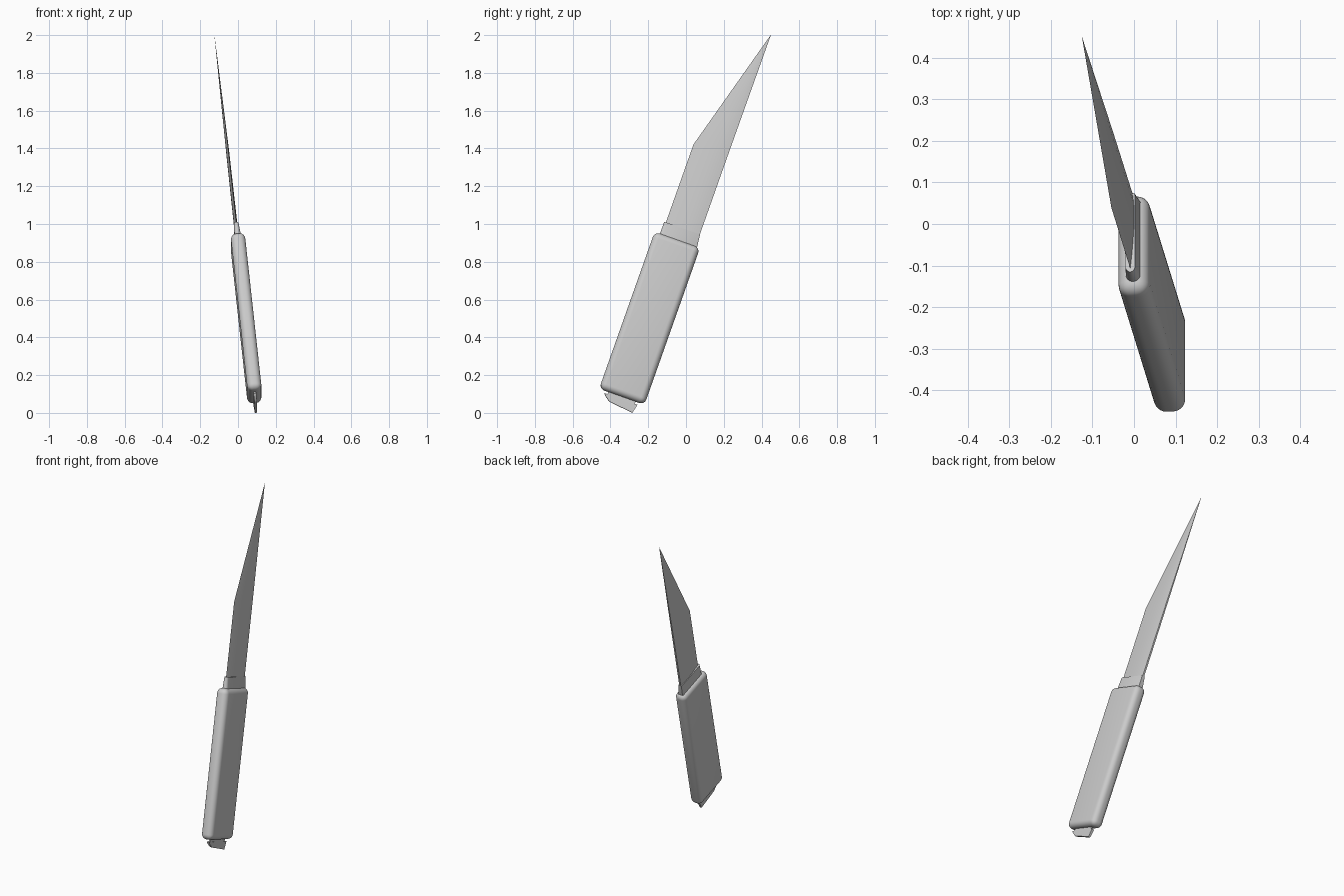
import bpy, bmesh, math
from mathutils import Matrix

if "Cube" in bpy.data.objects:
    bpy.data.objects.remove(bpy.data.objects["Cube"])

# Knife pose: local x = thickness, y = width, z = length
TILT, LEAN = math.atan(0.354), math.atan(0.1033)
POSE = (Matrix.Translation((0.0853, 0, 0))
        @ Matrix.Rotation(-TILT, 4, 'X') @ Matrix.Rotation(-LEAN, 4, 'Y'))


def finish(name, bm, angle):
    bmesh.ops.recalc_face_normals(bm, faces=bm.faces)
    me = bpy.data.meshes.new(name)
    bm.to_mesh(me)
    bm.free()
    ob = bpy.data.objects.new(name, me)
    bpy.context.collection.objects.link(ob)
    ob.matrix_world = POSE
    bpy.ops.object.select_all(action='DESELECT')
    ob.select_set(True)
    bpy.context.view_layer.objects.active = ob
    bpy.ops.object.shade_smooth_by_angle(angle=math.radians(angle))
    return ob


def loft(name, profile, rings, angle=30):
    """profile: unit (thickness, width) points; ring: (z, y0, y1, half thickness, slant)"""
    bm = bmesh.new()
    loops = []
    for z, y0, y1, h, slant in rings:
        loops.append([bm.verts.new((a * h, y0 + b * (y1 - y0), z + b * slant))
                      for a, b in profile])
    n = len(profile)
    for p, q in zip(loops, loops[1:]):
        for i in range(n):
            bm.faces.new((p[i], p[(i + 1) % n], q[(i + 1) % n], q[i]))
    bm.faces.new(loops[0])
    bm.faces.new(loops[-1])
    bmesh.ops.remove_doubles(bm, verts=bm.verts, dist=1e-5)
    return finish(name, bm, angle)


def mirrored(half):
    return half + [(-a, b) for a, b in reversed(half) if a > 0]


# Handle: block with rounded edges
bm = bmesh.new()
bmesh.ops.create_cube(bm, size=1)
bmesh.ops.scale(bm, vec=(0.076, 0.255, 0.886), verts=bm.verts)
bmesh.ops.translate(bm, vec=(0, -0.349, 0.41), verts=bm.verts)
bmesh.ops.bevel(bm, geom=bm.edges[:], offset=0.031, segments=6,
                profile=0.5, affect='EDGES')
finish("handle", bm, 40)

# Bolster: tapered collar, rounded towards the cutting edge
arc = [(math.sin(math.radians(d)), 0.08 * (1 - math.cos(math.radians(d))))
       for d in range(0, 91, 15)]
collar = mirrored(arc + [(1, 0.97), (0.8, 1)])
loft("bolster", collar, [(0.80, -0.447, -0.237, 0.019, 0),
                         (0.855, -0.447, -0.238, 0.017, 0),
                         (0.919, -0.446, -0.245, 0.012, 0)])

# Blade: lens section, straight back, angled point
lens = mirrored([(0, 0), (0.35, 0.15), (0.7, 0.35), (0.95, 0.55),
                 (1, 0.7), (0.9, 0.87), (0.6, 1)])
rings = [(0.89, -0.437, -0.246, 0.0095, 0)]
for i in range(5):
    f = i / 4
    rings.append((1.36 + 0.686 * f, -0.437 + 0.192 * f, -0.246 + 0.002 * f,
                  0.0075 * (1 - f) + 0.0003, 0))
loft("blade", lens, rings, 50)

# Pommel: narrow neck and a tapered tang end with a slanted foot
block = [(1, 0), (1, 1), (-1, 1), (-1, 0)]
loft("pommel_neck", block, [(0.0, -0.425, -0.272, 0.006, 0),
                            (-0.055, -0.425, -0.272, 0.006, 0)])
loft("pommel", block, [(-0.046, -0.441, -0.257, 0.008, 0),
                       (-0.055, -0.436, -0.258, 0.008, 0),
                       (-0.079, -0.404, -0.268, 0.006, -0.016)])
